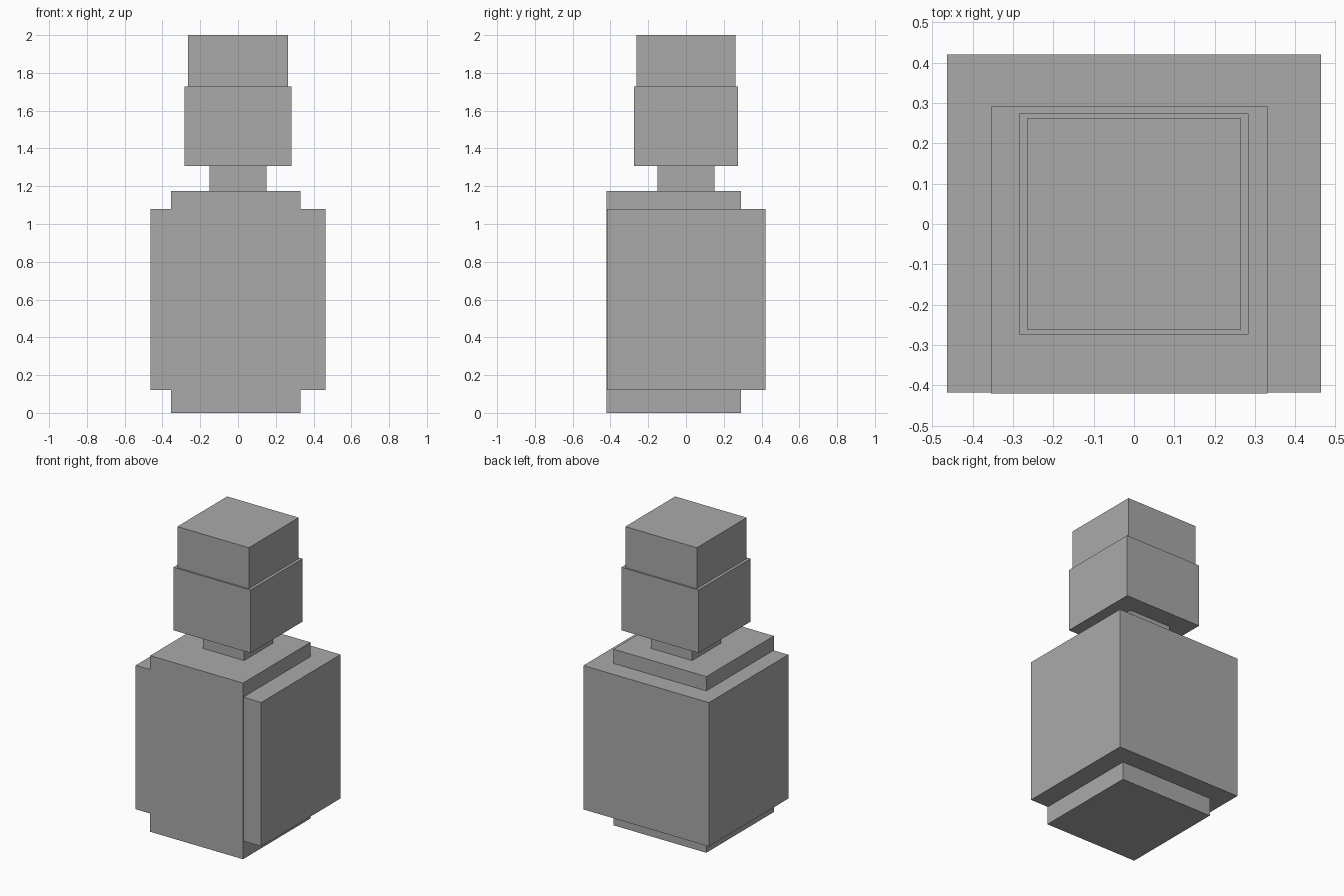
import bpy

cube = bpy.data.objects.get("Cube")
if cube:
    bpy.data.objects.remove(cube, do_unlink=True)

grey = bpy.data.materials.new("plain grey")
grey.use_nodes = True
colour = (0.4, 0.4, 0.4, 1)
grey.diffuse_color = colour
grey.node_tree.nodes["Principled BSDF"].inputs["Base Color"].default_value = colour


def box(name, x, y, z):
    """Add a flat-faced box spanning the given (low, high) ranges."""
    spans = (x, y, z)
    centre = [(low + high) / 2 for low, high in spans]
    bpy.ops.mesh.primitive_cube_add(size=1, location=centre)
    part = bpy.context.object
    part.name = name
    part.scale = [high - low for low, high in spans]
    bpy.ops.object.transform_apply(location=False, rotation=False, scale=True)
    part.data.materials.append(grey)
    return part


# Wide body, with an inner core that shows above, below and at the front
box("body", (-0.463, 0.463), (-0.417, 0.42), (0.12, 1.08))
box("core", (-0.354, 0.331), (-0.42, 0.291), (0, 1.175))

# Neck, head and cap stacked on top
box("neck", (-0.152, 0.152), (-0.152, 0.152), (1.175, 1.307))
box("head", (-0.284, 0.284), (-0.274, 0.274), (1.307, 1.727))
box("cap", (-0.264, 0.264), (-0.263, 0.263), (1.727, 2))
